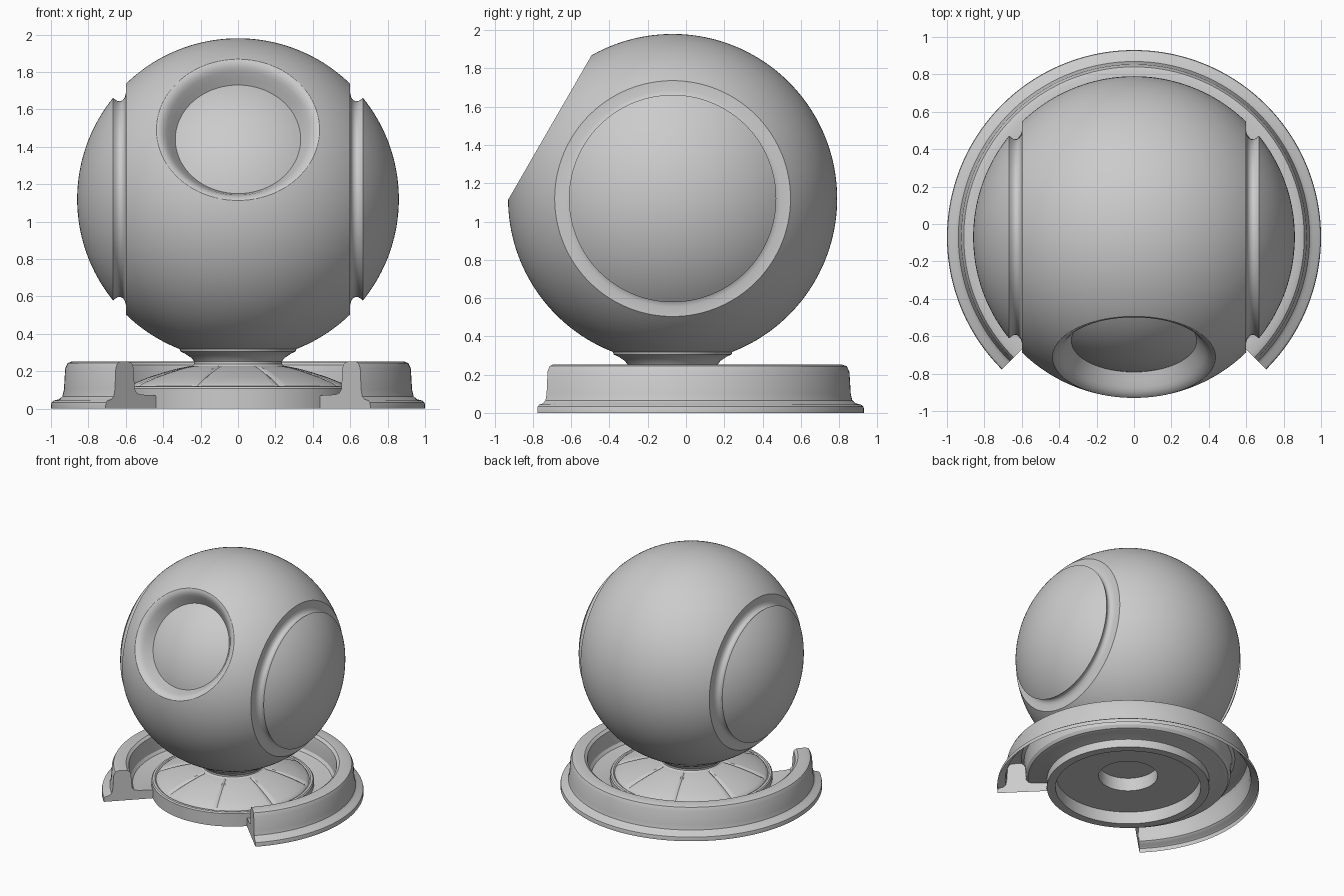
import bpy, bmesh
from math import sin, cos, pi, radians, hypot, atan2, degrees, acos
from mathutils import Matrix

if "Cube" in bpy.data.objects:
    bpy.data.objects.remove(bpy.data.objects["Cube"])

CY = -0.07          # shared centre line in y
R, CZ = 0.86, 1.12  # ball radius and centre height


def lathe(name, profile, matrix, segs=160, start=0.0, sweep=360.0, tweak=None):
    """Revolve (radius, height) points about local z; partial sweeps get end caps."""
    bm = bmesh.new()
    full = sweep >= 360
    n = segs if full else segs + 1
    rows = []
    for i in range(n):
        a = radians(start + sweep * i / segs)
        rows.append([bm.verts.new((r * cos(a), r * sin(a), z)) for r, z in profile])
    for i in range(segs):
        a, b = rows[i], rows[(i + 1) % n]
        for j in range(len(profile) - 1):
            bm.faces.new((a[j], b[j], b[j + 1], a[j + 1]))
    if not full:
        bm.faces.new(rows[0])
        bm.faces.new(rows[-1])
    if tweak:
        for v in bm.verts:
            tweak(v)
    bmesh.ops.remove_doubles(bm, verts=bm.verts, dist=1e-5)
    bmesh.ops.recalc_face_normals(bm, faces=bm.faces)
    bm.transform(matrix)
    me = bpy.data.meshes.new(name)
    bm.to_mesh(me)
    bm.free()
    ob = bpy.data.objects.new(name, me)
    bpy.context.collection.objects.link(ob)
    return ob


def activate(ob):
    bpy.ops.object.select_all(action='DESELECT')
    ob.select_set(True)
    bpy.context.view_layer.objects.active = ob


def arc(r, a0, a1, n):
    """Circle points as (radius, height), angle measured from the axis."""
    return [(r * sin(a0 + (a1 - a0) * i / n), r * cos(a0 + (a1 - a0) * i / n)) for i in range(n + 1)]


base = Matrix.Translation((0, CY, 0))
centre = Matrix.Translation((0, CY, CZ))

# Ball with a grooved round cap on each side, revolved about x
cap = arc(R, 0, acos(0.668 / R), 20)
groove = [(0.533, 0.657), (0.524, 0.643), (0.523, 0.63), (0.53, 0.615), (0.545, 0.605), (0.565, 0.6)]
half = cap + groove
belt = arc(R, acos(0.6 / R), pi - acos(0.6 / R), 44)
ball_profile = half + belt + [(r, -z) for r, z in reversed(half)]
ball = lathe("ball", ball_profile, centre @ Matrix.Rotation(pi / 2, 4, 'Y'))

# Round recess in the front, tilted 30 degrees up, with a domed floor
dish = arc(0.722, 0, 0.4826, 12)
dish += [(0.36, 0.675), (0.382, 0.706), (0.398, 0.724), (0.415, 0.735), (0.435, 0.741),
         (0.52, 0.745), (0.52, 1.0), (0, 1.0)]
cutter = lathe("recess_cutter", dish, centre @ Matrix.Rotation(radians(60), 4, 'X'), 128)
cutter.hide_render = True
activate(ball)
mod = ball.modifiers.new("recess", 'BOOLEAN')
mod.operation, mod.solver, mod.object = 'DIFFERENCE', 'EXACT', cutter
bpy.ops.object.modifier_apply(modifier=mod.name)
bpy.data.objects.remove(cutter)

# Neck under the ball
neck = lathe("neck", [(0.29, 0.33), (0.312, 0.318), (0.308, 0.305), (0.285, 0.295), (0.25, 0.272),
                      (0.235, 0.252), (0.235, 0.238), (0.255, 0.222)], base, 96)


# Domed foot with eight radial seams, hollow below
def seam(v):
    r = hypot(v.co.x, v.co.y)
    a = degrees(atan2(v.co.y, v.co.x)) % 45
    if 0.25 < r < 0.58 and v.co.z > 0.115 and abs(a - 22.5) < 0.1:
        v.co.z -= 0.011


foot = lathe("foot", [(0, 0.21), (0.225, 0.21), (0.225, 0.1), (0.55, 0.1), (0.555, 0), (0.62, 0),
                      (0.62, 0.108), (0.612, 0.118), (0.595, 0.12), (0.585, 0.112), (0.578, 0.122),
                      (0.56, 0.135), (0.48, 0.167), (0.4, 0.193), (0.32, 0.215), (0.26, 0.227),
                      (0.2, 0.235)], base, 160, tweak=seam)

# Open-fronted rim around the foot, a hollow shell with capped ends
rim = lathe("rim", [(0.622, 0), (0.615, 0.065), (0.63, 0.071), (0.735, 0.075), (0.765, 0.083), (0.782, 0.105),
                    (0.788, 0.2), (0.794, 0.233), (0.815, 0.25), (0.885, 0.253), (0.91, 0.244),
                    (0.924, 0.215), (0.931, 0.1), (0.939, 0.066), (0.957, 0.05), (0.985, 0.043),
                    (0.997, 0.033), (1.0, 0.02), (1.0, 0)], base, 128, -45, 270)

for ob in (ball, neck, foot, rim):
    activate(ob)
    bpy.ops.object.shade_smooth_by_angle(angle=radians(32))
